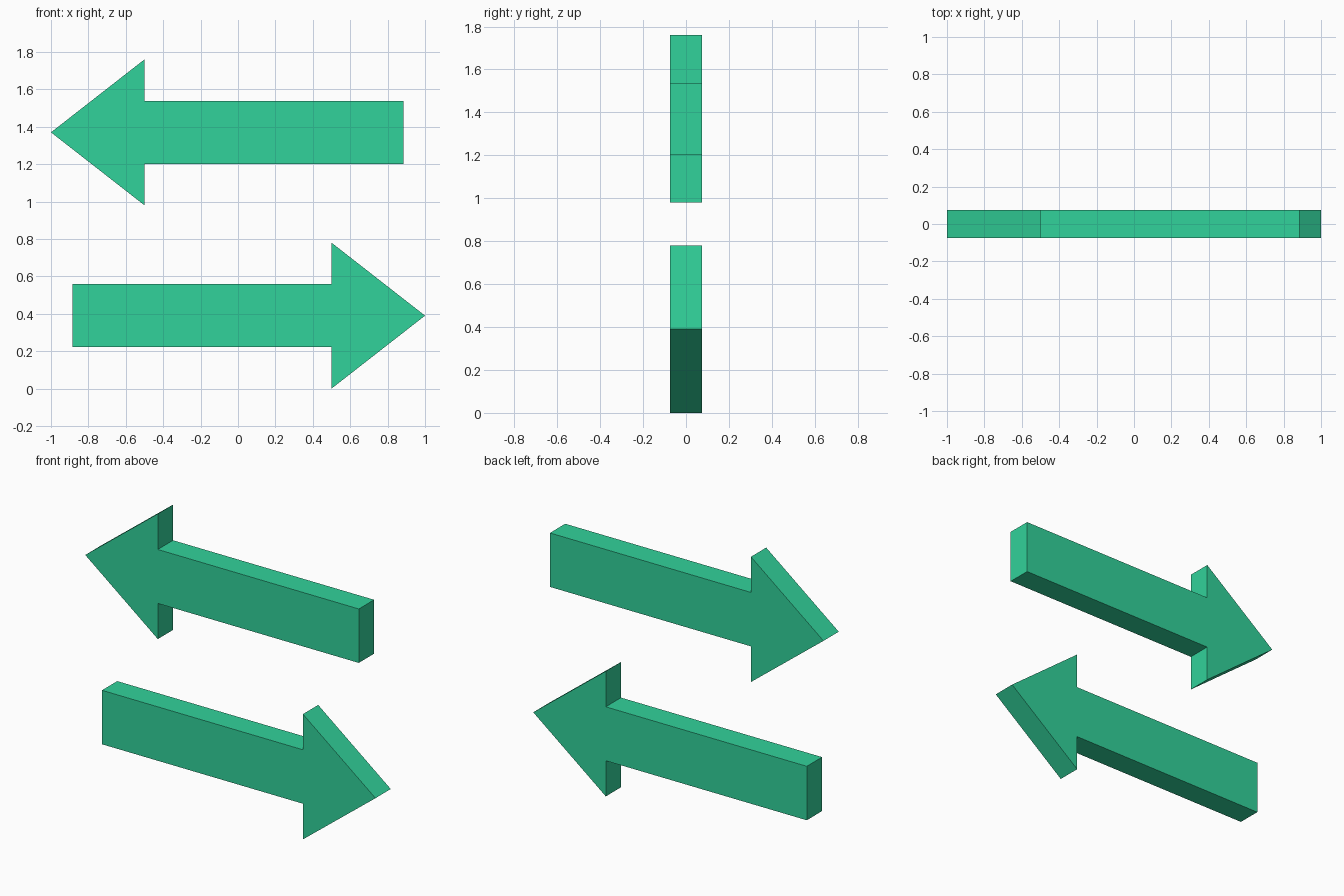
import bpy
import bmesh

cube = bpy.data.objects.get("Cube")
if cube:
    bpy.data.objects.remove(cube, do_unlink=True)

# Single flat colour
green = bpy.data.materials.new("emerald_green")
green.use_nodes = True
colour = (0.031, 0.645, 0.325, 1.0)
green.diffuse_color = colour
green.node_tree.nodes["Principled BSDF"].inputs["Base Color"].default_value = colour

HALF_DEPTH = 0.075
TAIL, NECK, TIP = -0.885, 0.5, 1.0
SHAFT, HEAD = 0.168, 0.39


def make_arrow(name, direction, height):
    """Flat block arrow, extruded from its outline, pointing along x."""
    upper = [(TAIL, SHAFT), (NECK, SHAFT), (NECK, HEAD)]
    outline = upper + [(TIP, 0)] + [(x, -z) for x, z in reversed(upper)]
    bm = bmesh.new()
    face = bm.faces.new([bm.verts.new((x * direction, -HALF_DEPTH, z))
                         for x, z in outline])
    result = bmesh.ops.extrude_face_region(bm, geom=[face], use_keep_orig=True)
    moved = [v for v in result["geom"] if isinstance(v, bmesh.types.BMVert)]
    bmesh.ops.translate(bm, verts=moved, vec=(0, 2 * HALF_DEPTH, 0))
    bmesh.ops.recalc_face_normals(bm, faces=bm.faces)
    mesh = bpy.data.meshes.new(name)
    bm.to_mesh(mesh)
    bm.free()
    mesh.materials.append(green)
    arrow = bpy.data.objects.new(name, mesh)
    arrow.location.z = height
    bpy.context.collection.objects.link(arrow)
    return arrow


# Lower arrow points to +x, upper arrow to -x
make_arrow("lower_arrow", 1, HEAD)
make_arrow("upper_arrow", -1, 1.37)
